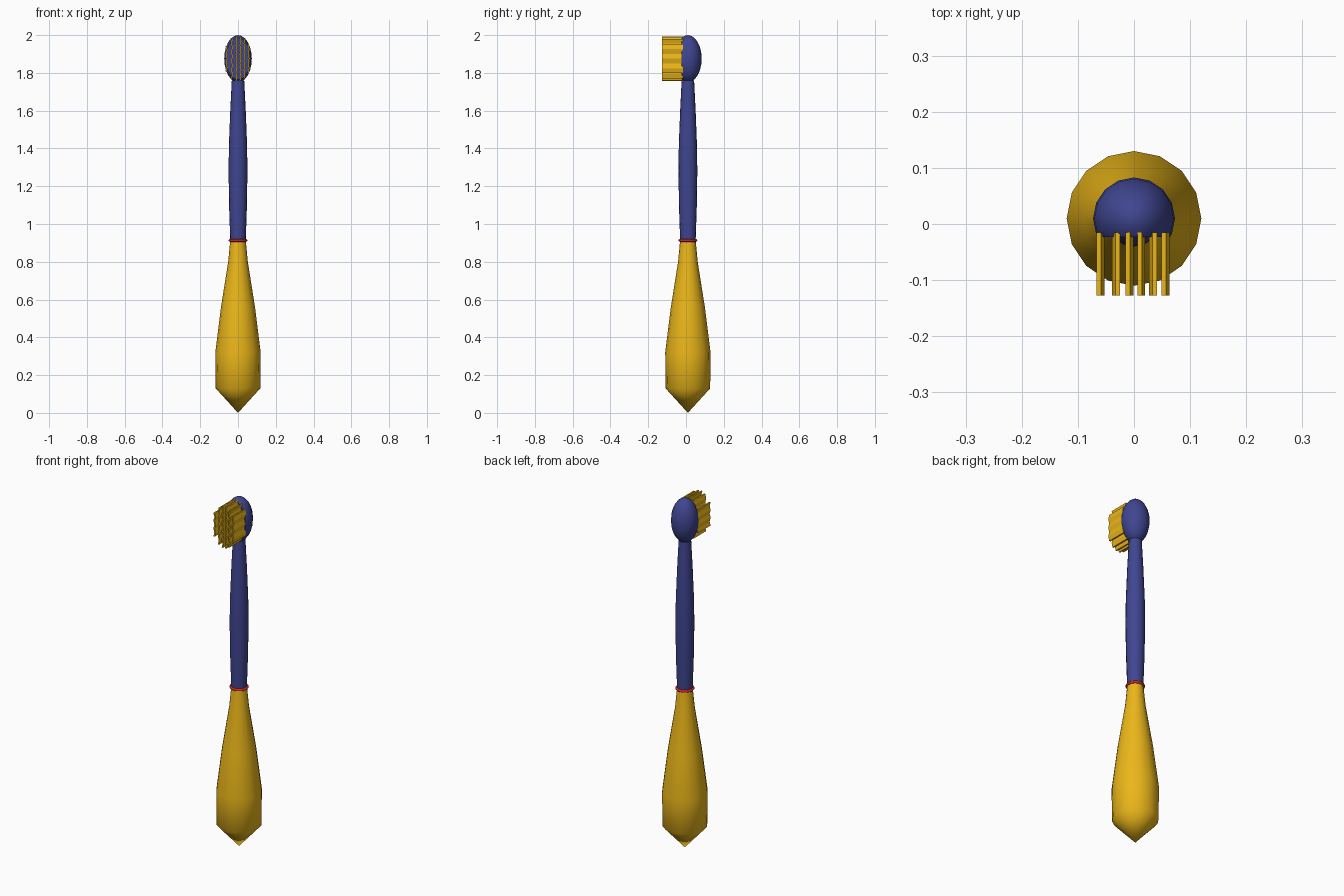
import bpy, bmesh, math
from mathutils import Matrix

if "Cube" in bpy.data.objects:
    bpy.data.objects.remove(bpy.data.objects["Cube"])

CY = 0.01      # handle axis offset in y
SIDES = 16


def material(name, rgb):
    m = bpy.data.materials.new(name)
    m.diffuse_color = (*rgb, 1)
    m.use_nodes = True
    m.node_tree.nodes["Principled BSDF"].inputs["Base Color"].default_value = m.diffuse_color
    return m


gold = material("gold", (0.83, 0.47, 0.01))
blue = material("blue", (0.050, 0.060, 0.28))
red = material("red", (0.7, 0.02, 0.02))


def add(name, bm, mat, smooth=None):
    bmesh.ops.recalc_face_normals(bm, faces=bm.faces)
    me = bpy.data.meshes.new(name)
    bm.to_mesh(me)
    bm.free()
    me.materials.append(mat)
    ob = bpy.data.objects.new(name, me)
    bpy.context.collection.objects.link(ob)
    if smooth:
        bpy.ops.object.select_all(action='DESELECT')
        ob.select_set(True)
        bpy.context.view_layer.objects.active = ob
        bpy.ops.object.shade_smooth_by_angle(angle=math.radians(smooth))
    return ob


def lathe(name, profile, mat, closed=False):
    bm = bmesh.new()
    rings = []
    for r, z in profile:
        n = SIDES if r > 0 else 1
        rings.append([bm.verts.new((r * math.cos(math.tau * i / SIDES),
                                    CY + r * math.sin(math.tau * i / SIDES), z))
                      for i in range(n)])
    pairs = list(zip(rings, rings[1:]))
    if closed:
        pairs.append((rings[-1], rings[0]))
    for a, b in pairs:
        for i in range(SIDES):
            j = (i + 1) % SIDES
            if len(a) == 1:
                bm.faces.new((a[0], b[i], b[j]))
            else:
                bm.faces.new((a[i], a[j], b[j], b[i]))
    if not closed:
        for ring in (rings[0], rings[-1]):
            if len(ring) > 1:
                bm.faces.new(ring)
    return add(name, bm, mat, 50)


# Grip, collar and neck
lathe("grip", [(0, 0), (0.118, 0.13), (0.12, 0.32), (0.09, 0.56),
               (0.052, 0.80), (0.041, 0.915)], gold)
lathe("collar", [(0.043 + 0.007 * math.cos(math.tau * k / 8),
                  0.913 + 0.007 * math.sin(math.tau * k / 8)) for k in range(8)],
      red, closed=True)
lathe("neck", [(0.041, 0.91), (0.047, 1.09), (0.050, 1.28), (0.048, 1.42),
               (0.041, 1.60), (0.033, 1.76)], blue)

# Head: egg shape sliced flat on the front
HZ, RX, RZ, FLAT = 1.875, 0.073, 0.125, -0.023
bm = bmesh.new()
bmesh.ops.create_uvsphere(bm, u_segments=SIDES, v_segments=12, radius=1,
                          matrix=Matrix.Translation((0, CY, HZ)) @ Matrix.Diagonal((RX, RX, RZ, 1)))
cut = bmesh.ops.bisect_plane(bm, geom=bm.verts[:] + bm.edges[:] + bm.faces[:],
                             plane_co=(0, FLAT, 0), plane_no=(0, -1, 0), clear_outer=True)
bmesh.ops.contextual_create(bm, geom=[e for e in cut["geom_cut"]
                                      if isinstance(e, bmesh.types.BMEdge)])
add("head", bm, blue, 40)

# Bristles: wavy upright strips that follow the head outline
bm = bmesh.new()
for x0 in (-0.060, -0.032, -0.008, 0.013, 0.034, 0.056):
    half = 0.118 * math.sqrt(1 - (x0 / 0.073) ** 2)
    n = max(4, round(2 * half / 0.024))
    rows = []
    for i in range(n + 1):
        z = HZ - half + 2 * half * i / n
        x = x0 + (0.003 if i % 2 else -0.003)
        rows.append([bm.verts.new((x + dx, y, z)) for dx, y in
                     ((-0.004, -0.127), (0.004, -0.127), (0.004, -0.015), (-0.004, -0.015))])
    for a, b in zip(rows, rows[1:]):
        for i in range(4):
            j = (i + 1) % 4
            bm.faces.new((a[i], a[j], b[j], b[i]))
    bm.faces.new(rows[0])
    bm.faces.new(rows[-1])
add("bristles", bm, gold)
